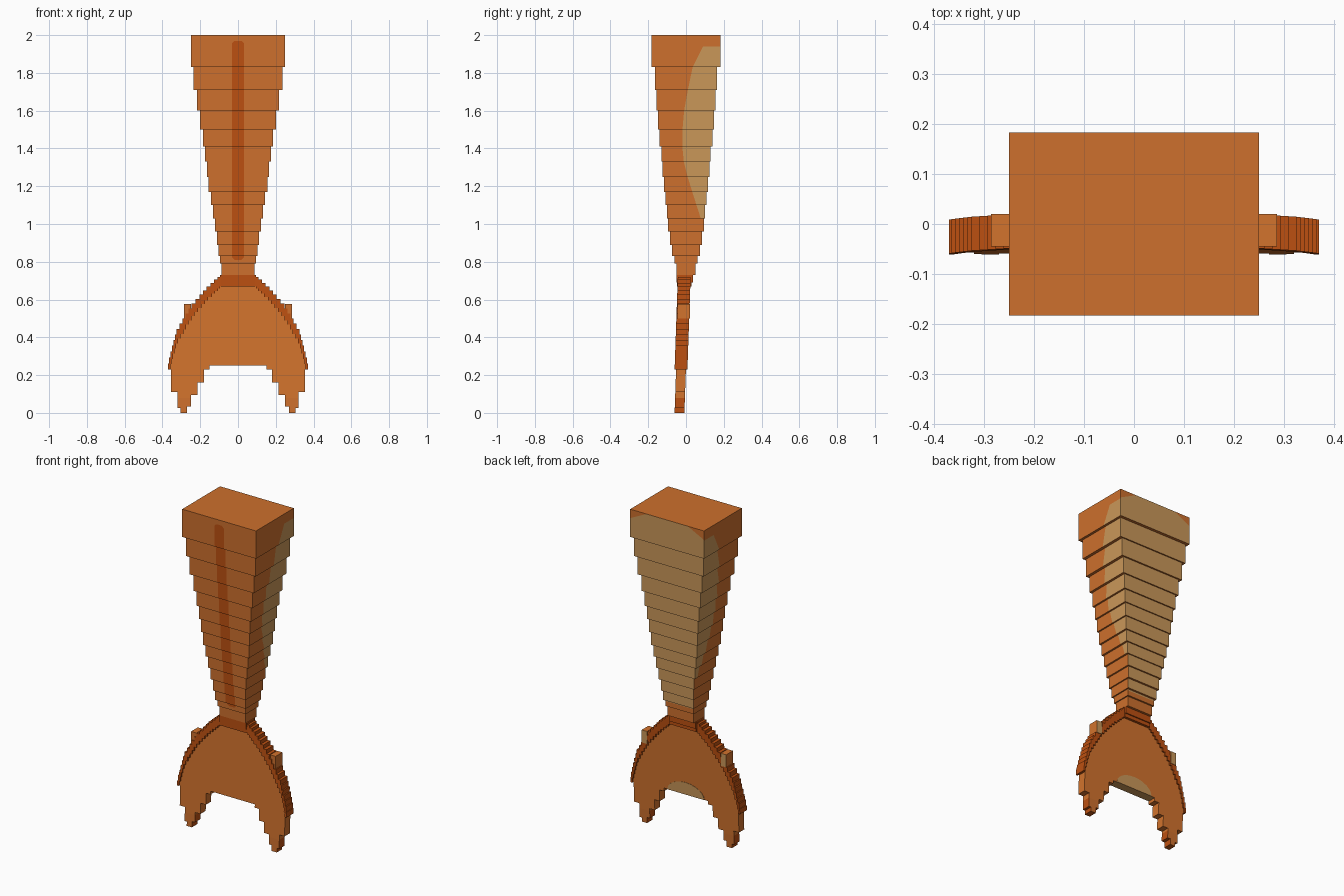
import bpy
import bmesh
import math
from mathutils import Vector

if "Cube" in bpy.data.objects:
    bpy.data.objects.remove(bpy.data.objects["Cube"])


def make_material(name, rgb):
    # 8-bit colour to linear values
    linear = [((c / 255 + 0.055) / 1.055) ** 2.4 for c in rgb] + [1]
    mat = bpy.data.materials.new(name)
    mat.use_nodes = True
    mat.diffuse_color = linear
    bsdf = next(n for n in mat.node_tree.nodes if n.type == "BSDF_PRINCIPLED")
    bsdf.inputs["Base Color"].default_value = linear
    return mat


MATERIALS = [
    make_material("orange", (205, 112, 45)),
    make_material("dark orange", (188, 80, 17)),
    make_material("tan", (202, 151, 89)),
    make_material("light orange", (210, 115, 45)),
]
ORANGE, DARK, TAN, LIGHT = range(4)


def finish(name, bm, rule):
    bmesh.ops.recalc_face_normals(bm, faces=bm.faces)
    for face in bm.faces:
        face.material_index = rule(face.calc_center_median(), face.normal)
    mesh = bpy.data.meshes.new(name)
    bm.to_mesh(mesh)
    bm.free()
    for mat in MATERIALS:
        mesh.materials.append(mat)
    obj = bpy.data.objects.new(name, mesh)
    bpy.context.collection.objects.link(obj)
    return obj


def add_box(bm, low, high):
    verts = bmesh.ops.create_cube(bm, size=1)["verts"]
    for v in verts:
        v.co = Vector(h if c > 0 else l for c, l, h in zip(v.co, low, high))


def cut(bm, facing, point, normal):
    # Split only the faces that look in one direction
    faces = [f for f in bm.faces if f.normal.dot(Vector(facing)) > 0.9]
    geom = {e for f in faces for e in (*f.verts, *f.edges)}
    bmesh.ops.bisect_plane(bm, geom=faces + list(geom), plane_co=point, plane_no=normal)


def interpolate(points, t):
    # Points are sorted by falling first value
    for (a, u), (b, v) in zip(points, points[1:]):
        if t >= b:
            return u + (v - u) * (min(t, a) - a) / (b - a)
    return points[-1][1]


# Tail column: stacked blocks as top height, half width, half depth
STEPS = [
    (2, .25, .183), (1.83, .235, .165), (1.71, .217, .157), (1.6, .2, .147),
    (1.5, .185, .139), (1.41, .174, .131), (1.33, .164, .124), (1.25, .155, .117),
    (1.17, .144, .109), (1.1, .132, .101), (1.03, .121, .094), (.96, .111, .085),
    (.89, .103, .073), (.83, .095, .061), (.79, .088, .051), (.73, 0, 0),
]
# Edge of the tan patch on the sides: height, depth
PATCH = [(1.94, .09), (1.83, .035), (1.71, .01), (1.6, -.01), (1.45, -.023),
         (1.31, -.01), (1.18, .03), (1.03, .078)]
STRIPE, STRIPE_TOP, STRIPE_LOW = .032, 1.97, .81


def tail_colour(c, n):
    x = abs(c.x)
    if n.y < -.5:
        inside = x < STRIPE and STRIPE_LOW < c.z < STRIPE_TOP
        inside = inside and STRIPE_LOW < c.z - x + .018
        return DARK if inside and c.z + x < STRIPE_TOP + .018 else ORANGE
    if n.y > .5:
        return TAN if c.z > .82 and x / 2 + c.z < 2.07 else ORANGE
    if abs(n.x) > .5 and PATCH[-1][0] < c.z < PATCH[0][0]:
        return TAN if c.y > interpolate(PATCH, c.z) else ORANGE
    return ORANGE


FRONT, BACK = (0, -1, 0), (0, 1, 0)
for i, ((top, hx, hy), (low, _, _)) in enumerate(zip(STEPS, STEPS[1:])):
    bm = bmesh.new()
    add_box(bm, (-hx, -hy, low), (hx, hy, top))
    bm.normal_update()
    for z in (STRIPE_TOP, STRIPE_LOW):
        cut(bm, FRONT, (0, 0, z), (0, 0, 1))
    cut(bm, BACK, (0, 0, .82), (0, 0, 1))
    edge_top, edge_low = interpolate(PATCH, top), interpolate(PATCH, low)
    if top > PATCH[0][0]:
        top = PATCH[0][0]
    slope = (0, top - low, edge_low - edge_top)
    for s in (-1, 1):
        cut(bm, FRONT, (s * STRIPE, 0, 0), (1, 0, 0))
        cut(bm, FRONT, (0, 0, STRIPE_TOP + .018), (s, 0, 1))
        cut(bm, FRONT, (0, 0, STRIPE_LOW - .018), (s, 0, -1))
        cut(bm, BACK, (0, 0, 2.07), (s, 0, 2))
        cut(bm, (s, 0, 0), (0, 0, PATCH[0][0]), (0, 0, 1))
        if low > 1:
            cut(bm, (s, 0, 0), (0, edge_low, low), slope)
    finish(f"tail_block_{i + 1}", bm, tail_colour)


# Fluke: stepped outlines, extruded and leaned slightly forward
def lean(z):
    return -.008 - .035 * (.73 - z)


def mirrored(half):
    return half + [(-x, z) for x, z in reversed(half)]


def slab(name, outline, y_front, y_back, rule, tip_height=None):
    bm = bmesh.new()
    face = bm.faces.new([bm.verts.new((x, y_front, z)) for x, z in outline])
    moved = bmesh.ops.extrude_face_region(bm, geom=[face])["geom"]
    for v in moved:
        if isinstance(v, bmesh.types.BMVert):
            v.co.y = y_back
    if tip_height:
        bmesh.ops.bisect_plane(bm, geom=bm.verts[:] + bm.edges[:] + bm.faces[:],
                               plane_co=(0, 0, tip_height), plane_no=(0, 0, 1))
    for v in bm.verts:
        v.co.y += lean(v.co.z)
    return finish(name, bm, rule)


# Outer curve of the fluke: height, half width
CURVE = [(.73, .09), (.66, .165), (.57, .243), (.5, .285), (.43, .325),
         (.36, .345), (.28, .365), (.23, .372)]
ROWS, RIM = 20, .062


def stairs(start, end, shift):
    levels = [start - (start - end) * (i / ROWS) ** 1.3 for i in range(ROWS + 1)]
    points = []
    for a, b in zip(levels, levels[1:]):
        x = interpolate(CURVE, (a + b) / 2 + shift)
        points += [(x, a), (x, b)]
    return points


outer = stairs(.73, .23, 0)
inner = stairs(.73 - RIM, .23, RIM)
right_band = outer + inner[::-1]
rim_outline = outer[::-1] + [(-x, z) for x, z in outer]
rim_outline += [(-x, z) for x, z in reversed(inner)] + inner
slab("fluke_rim", rim_outline, -.035, .033, lambda c, n: DARK)


def panel_colour(c, n):
    if c.z < .08:
        return ORANGE if abs(n.y) > .5 else DARK
    if n.z < -.5 and abs(c.x) < .15:
        return TAN
    return LIGHT


# Stepped lobes continue down from the panel to the two tips
lobe = [(.355, .23), (.355, .11), (.32, .11), (.32, .025), (.305, .025), (.305, 0),
        (.27, 0), (.27, .035), (.25, .035), (.25, .095), (.215, .095), (.215, .16),
        (.18, .16), (.18, .23), (.15, .23), (.15, .25)]
slab("fluke_panel", mirrored(inner + lobe), -.027, .025, panel_colour, .08)

# Tan arch on the back of the panel
arch = [(.125 * math.cos(a * math.pi / 12), .25 + .075 * math.sin(a * math.pi / 12))
        for a in range(13)]
slab("back_arch", arch, .024, .027, lambda c, n: TAN)

# Collar between column and fluke
bm = bmesh.new()
add_box(bm, (-.09, -.051, .69), (.09, .037, .73))
add_box(bm, (-.09, -.047, .668), (.09, .03, .69))
finish("collar", bm, lambda c, n: DARK)

# Small blocks on the shoulders of the fluke
for side, s in (("left", 1), ("right", -1)):
    bm = bmesh.new()
    x = sorted((s * .25, s * .286))
    add_box(bm, (x[0], -.045, .5), (x[1], .02, .577))
    finish(f"{side}_shoulder_block", bm, lambda c, n: ORANGE if n.y < -.5 else TAN if n.y > .5 else LIGHT)
